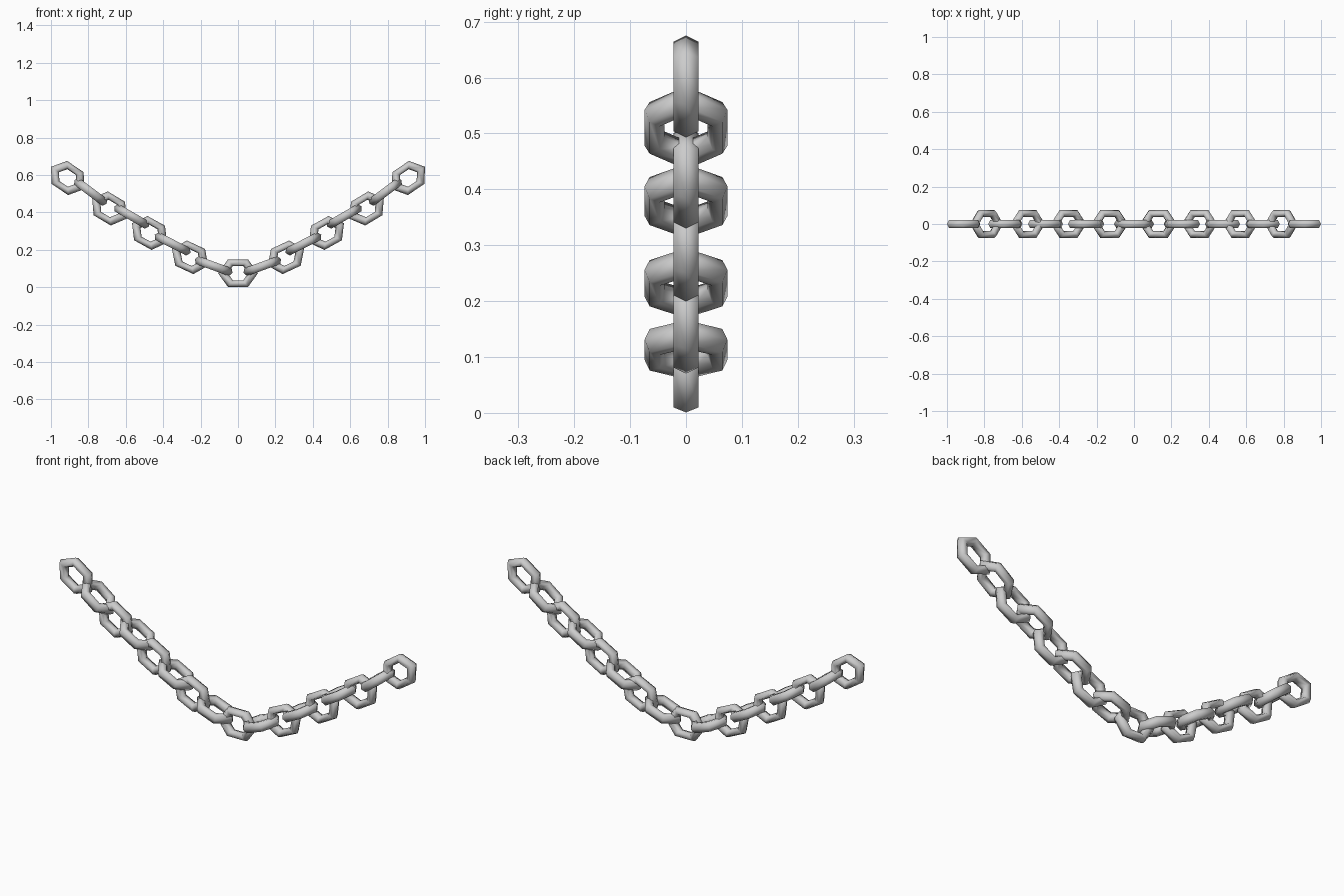
import bpy, bmesh
from math import cos, sin, pi, radians
from mathutils import Matrix, Vector

if "Cube" in bpy.data.objects:
    bpy.data.objects.remove(bpy.data.objects["Cube"])

R, TUBE = 0.0648, 0.0207          # ring radius, tube radius
STRETCH = (1.25, 1.0, 1.25)       # elongated, slightly thick ring
SIDES = 6


def link_mesh():
    """Six-sided ring with a six-sided tube, long axis along x, lying in xy."""
    bm = bmesh.new()
    rings = []
    for i in range(SIDES):
        a = 2 * pi * i / SIDES
        ring = []
        for j in range(SIDES):
            b = 2 * pi * j / SIDES
            d = R + TUBE * cos(b)
            co = Vector((d * cos(a) * STRETCH[0], d * sin(a) * STRETCH[1],
                         TUBE * sin(b) * STRETCH[2]))
            ring.append(bm.verts.new(co))
        rings.append(ring)
    for i in range(SIDES):
        p, q = rings[i], rings[(i + 1) % SIDES]
        for j in range(SIDES):
            k = (j + 1) % SIDES
            bm.faces.new((p[j], q[j], q[k], p[k]))
    bmesh.ops.recalc_face_normals(bm, faces=bm.faces)
    for f in bm.faces:
        f.smooth = True
    me = bpy.data.meshes.new("chain_link")
    bm.to_mesh(me)
    bm.free()
    return me


mesh = link_mesh()


def add_link(name, x, z, tilt, upright):
    ob = bpy.data.objects.new(name, mesh)
    bpy.context.collection.objects.link(ob)
    m = Matrix.Translation((x, 0, z)) @ Matrix.Rotation(-radians(tilt), 4, 'Y')
    if upright:
        m = m @ Matrix.Rotation(pi / 2, 4, 'X')
    ob.matrix_world = m


# lowest link in the middle
add_link("middle_link", 0, 0.075, 0, True)

# half of the hanging chain (x, z, tilt), alternately flat and upright
half = [(0.130, 0.113, 20), (0.256, 0.160, 25),
        (0.350, 0.232, 27), (0.473, 0.290, 29),
        (0.568, 0.379, 30), (0.688, 0.421, 31),
        (0.788, 0.510, 37), (0.911, 0.584, 34)]
for n, (x, z, t) in enumerate(half):
    kind = "upright_link" if n % 2 else "flat_link"
    for side, s in (("right", 1), ("left", -1)):
        add_link(f"{kind}_{side}_{n + 1}", s * x, z, s * t, bool(n % 2))
